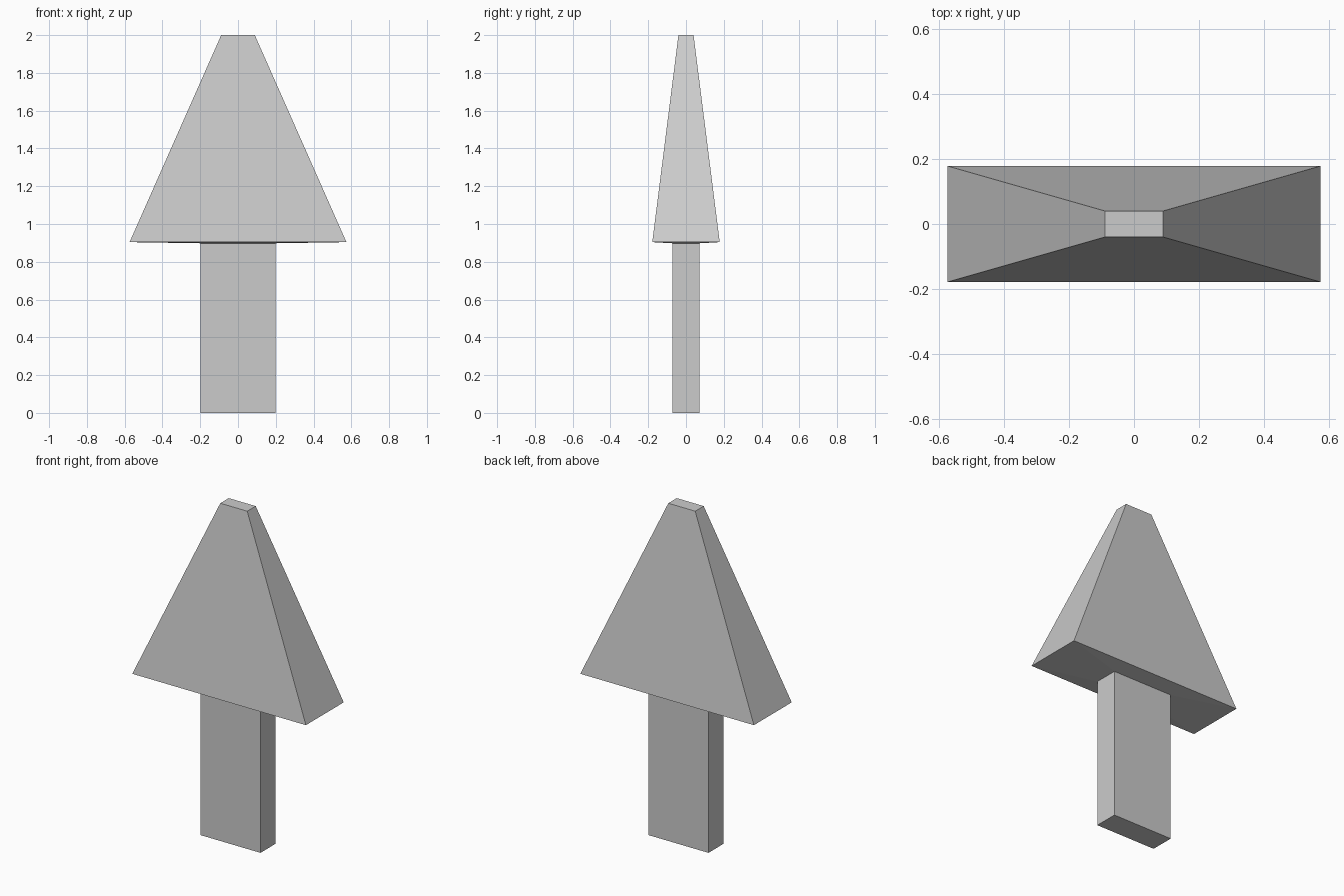
import bpy
import bmesh

if "Cube" in bpy.data.objects:
    bpy.data.objects.remove(bpy.data.objects["Cube"])


def rect_loft(name, sections):
    """Closed solid through stacked rectangles (half_x, half_y, z)."""
    bm = bmesh.new()
    rings = [[bm.verts.new((sx * hx, sy * hy, z))
              for sx, sy in ((-1, -1), (1, -1), (1, 1), (-1, 1))]
             for hx, hy, z in sections]
    for low, high in zip(rings, rings[1:]):
        for i in range(4):
            j = (i + 1) % 4
            bm.faces.new((low[i], low[j], high[j], high[i]))
    bm.faces.new(rings[0][::-1])
    bm.faces.new(rings[-1])
    bmesh.ops.recalc_face_normals(bm, faces=bm.faces)
    mesh = bpy.data.meshes.new(name)
    bm.to_mesh(mesh)
    bm.free()
    obj = bpy.data.objects.new(name, mesh)
    bpy.context.collection.objects.link(obj)
    return obj


# Shaft, barely sloping underside, then the tapered head with its flat tip
rect_loft("tapered_head_on_shaft", [
    (0.199, 0.072, 0.0),
    (0.199, 0.072, 0.898),
    (0.574, 0.1785, 0.904),
    (0.089, 0.04, 2.0),
])
